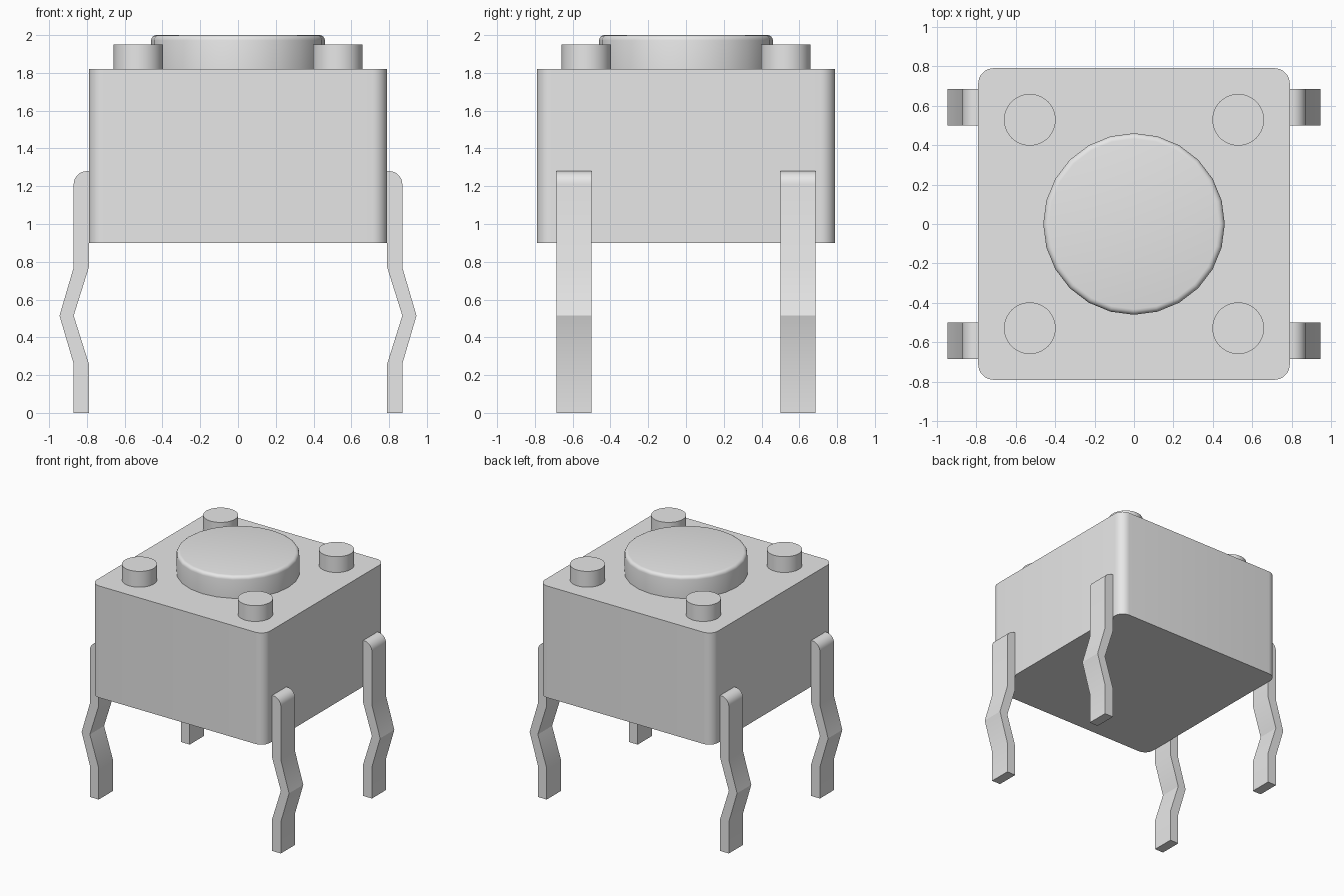
import bpy
import bmesh
import math
from mathutils import Vector

cube = bpy.data.objects.get("Cube")
if cube:
    bpy.data.objects.remove(cube, do_unlink=True)

grey = bpy.data.materials.new("light_grey")
grey.use_nodes = True
grey.diffuse_color = (0.8, 0.8, 0.8, 1)
grey.node_tree.nodes["Principled BSDF"].inputs["Base Color"].default_value = (0.8, 0.8, 0.8, 1)


def extrude_outline(name, points, direction, smooth_angle=30):
    """Closed solid made by sweeping a flat outline along a direction."""
    bm = bmesh.new()
    face = bm.faces.new([bm.verts.new(p) for p in points])
    swept = bmesh.ops.extrude_face_region(bm, geom=[face])["geom"]
    moved = [v for v in swept if isinstance(v, bmesh.types.BMVert)]
    bmesh.ops.translate(bm, verts=moved, vec=Vector(direction))
    bmesh.ops.recalc_face_normals(bm, faces=bm.faces)
    mesh = bpy.data.meshes.new(name)
    bm.to_mesh(mesh)
    bm.free()
    mesh.materials.append(grey)
    obj = bpy.data.objects.new(name, mesh)
    bpy.context.collection.objects.link(obj)
    bpy.ops.object.select_all(action="DESELECT")
    obj.select_set(True)
    bpy.context.view_layer.objects.active = obj
    bpy.ops.object.shade_smooth_by_angle(angle=math.radians(smooth_angle))
    return obj


def arc(cx, cy, radius, start, sweep, steps):
    angles = [math.radians(start + sweep * i / steps) for i in range(steps + 1)]
    return [(cx + radius * math.cos(a), cy + radius * math.sin(a)) for a in angles]


def disc(cx, cy, z, radius, sides):
    return [(x, y, z) for x, y in arc(cx, cy, radius, 0, 360, sides)[:-1]]


# Housing: square block with rounded upright corners
half, corner, base, deck = 0.79, 0.08, 0.9, 1.82
inner = half - corner
outline = []
for i, (sx, sy) in enumerate([(1, 1), (-1, 1), (-1, -1), (1, -1)]):
    outline += arc(sx * inner, sy * inner, corner, 90 * i, 90, 8)
extrude_outline("housing", [(x, y, base) for x, y in outline], (0, 0, deck - base))

# Push button with a rounded top rim
button = extrude_outline("push_button", disc(0, 0, deck, 0.46, 24), (0, 0, 2 - deck))
bm = bmesh.new()
bm.from_mesh(button.data)
rim = [e for e in bm.edges if all(v.co.z > 1.99 for v in e.verts)]
bmesh.ops.bevel(bm, geom=rim, offset=0.028, segments=4, profile=0.5, affect="EDGES")
for e in bm.edges:
    e.smooth = e.calc_face_angle(0) < math.radians(30)
for f in bm.faces:
    f.smooth = True
bm.to_mesh(button.data)
bm.free()

# Corner pegs and kinked pins, repeated in all four quadrants
pin_side = [(0.79, 0), (0.87, 0), (0.87, 0.26), (0.945, 0.515), (0.87, 0.77)]
pin_side += arc(0.80, 1.21, 0.07, 0, 90, 8)
pin_side += [(0.79, 1.28), (0.79, 0.77), (0.87, 0.515), (0.79, 0.26)]
for sy, depth in ((-1, "front"), (1, "back")):
    for sx, side in ((-1, "right"), (1, "left")):
        where = f"{depth}_{side}"
        extrude_outline(f"peg_{where}", disc(sx * 0.528, sy * 0.528, deck, 0.131, 48),
                        (0, 0, 0.13))
        extrude_outline(f"pin_{where}", [(sx * x, sy * 0.50, z) for x, z in pin_side],
                        (0, sy * 0.185, 0), 25)
